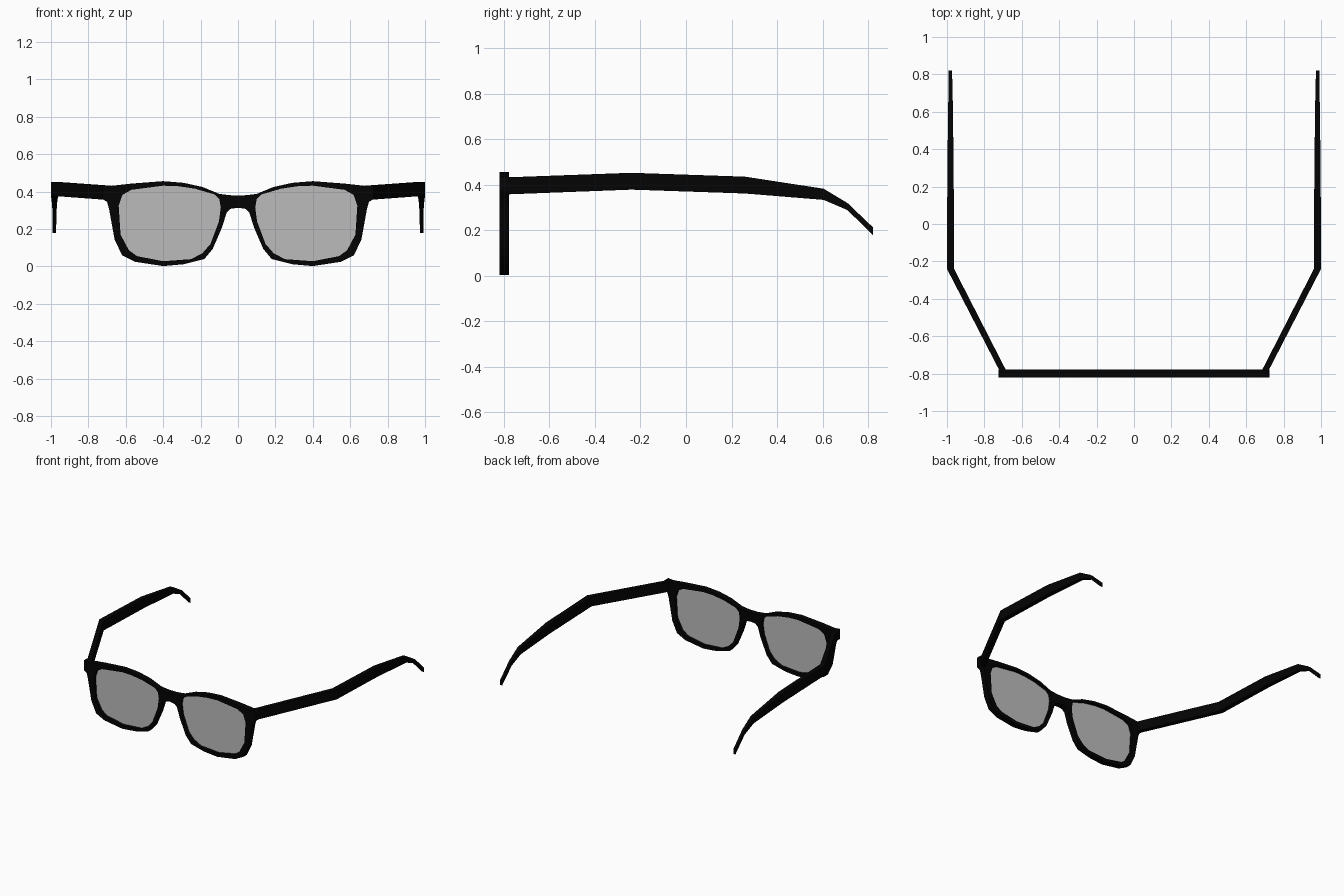
import bpy, bmesh, math
from mathutils import Matrix

if "Cube" in bpy.data.objects:
    bpy.data.objects.remove(bpy.data.objects["Cube"])

Y_FRONT = -0.799    # mid-plane of the front frame
HALF = 0.0215       # half its thickness


def material(name, color):
    m = bpy.data.materials.new(name)
    m.diffuse_color = color
    m.use_nodes = True
    m.node_tree.nodes["Principled BSDF"].inputs["Base Color"].default_value = m.diffuse_color
    return m


black = material("black_plastic", (0.001, 0.001, 0.001, 1))
tint = material("tinted_lens", (0.5, 0.5, 0.5, 1))


def mesh_object(name, bm, mat):
    bmesh.ops.recalc_face_normals(bm, faces=bm.faces)
    me = bpy.data.meshes.new(name)
    bm.to_mesh(me)
    bm.free()
    me.materials.append(mat)
    ob = bpy.data.objects.new(name, me)
    bpy.context.collection.objects.link(ob)
    return ob


def flip(points):
    return [(-x, z) for x, z in reversed(points)]


# right half of the frame outline, from the top of the bridge round to its underside
half_outline = [(0.03, 0.38), (0.06, 0.383), (0.10, 0.388), (0.19, 0.425), (0.29, 0.447),
                (0.40, 0.456), (0.57, 0.443), (0.68, 0.431), (0.724, 0.435), (0.724, 0.36),
                (0.70, 0.345), (0.69, 0.31), (0.66, 0.145), (0.62, 0.06), (0.55, 0.025),
                (0.40, 0.002), (0.29, 0.012), (0.18, 0.04), (0.135, 0.094), (0.085, 0.21),
                (0.06, 0.29), (0.04, 0.308), (0.0, 0.314)]
outline = half_outline + flip(half_outline[:-1])

# lens opening, right side
opening = [(0.10, 0.36), (0.125, 0.385), (0.23, 0.416), (0.32, 0.429), (0.40, 0.432),
           (0.57, 0.410), (0.618, 0.383), (0.638, 0.325), (0.628, 0.17), (0.583, 0.086),
           (0.54, 0.055), (0.40, 0.028), (0.25, 0.039), (0.19, 0.071), (0.147, 0.12),
           (0.102, 0.24), (0.092, 0.315)]

# front frame: filled outline with two openings, extruded
curve = bpy.data.curves.new("frame_profile", 'CURVE')
curve.dimensions = '2D'
curve.fill_mode = 'BOTH'
curve.extrude = HALF
for loop in (outline, opening, flip(opening)):
    s = curve.splines.new('POLY')
    s.points.add(len(loop) - 1)
    for p, (x, z) in zip(s.points, loop):
        p.co = (x, z, 0, 1)
    s.use_cyclic_u = True
helper = bpy.data.objects.new("frame_profile", curve)
bpy.context.collection.objects.link(helper)
bpy.context.view_layer.update()
deps = bpy.context.evaluated_depsgraph_get()
flat = bpy.data.meshes.new_from_object(helper.evaluated_get(deps))
bpy.data.objects.remove(helper)
bm = bmesh.new()
bm.from_mesh(flat)
bmesh.ops.remove_doubles(bm, verts=bm.verts, dist=1e-5)
bm.transform(Matrix.Translation((0, Y_FRONT, 0)) @ Matrix.Rotation(math.pi / 2, 4, 'X'))
mesh_object("front_frame", bm, black)

# temple stations: centre x, y, bottom z, top z, half width
stations = [(0.698, -0.79, 0.357, 0.432, 0.018),
            (0.981, -0.24, 0.378, 0.452, 0.019),
            (0.981, 0.26, 0.361, 0.435, 0.017),
            (0.981, 0.605, 0.333, 0.382, 0.013),
            (0.981, 0.71, 0.288, 0.319, 0.011),
            (0.982, 0.821, 0.178, 0.213, 0.009)]

for side, sx in (("right", 1), ("left", -1)):
    # lens sheet
    bm = bmesh.new()
    bm.faces.new([bm.verts.new((sx * x, Y_FRONT, z)) for x, z in opening])
    mesh_object(side + "_lens", bm, tint)

    # temple arm lofted through rectangular sections
    bm = bmesh.new()
    rings = []
    for x, y, z0, z1, w in stations:
        corners = ((-w, z0), (w, z0), (w, z1), (-w, z1))
        rings.append([bm.verts.new((sx * (x + dx), y, z)) for dx, z in corners])
    for a, b in zip(rings, rings[1:]):
        for i in range(4):
            j = (i + 1) % 4
            bm.faces.new((a[i], a[j], b[j], b[i]))
    bm.faces.new(rings[0])
    bm.faces.new(rings[-1])
    mesh_object(side + "_temple", bm, black)
